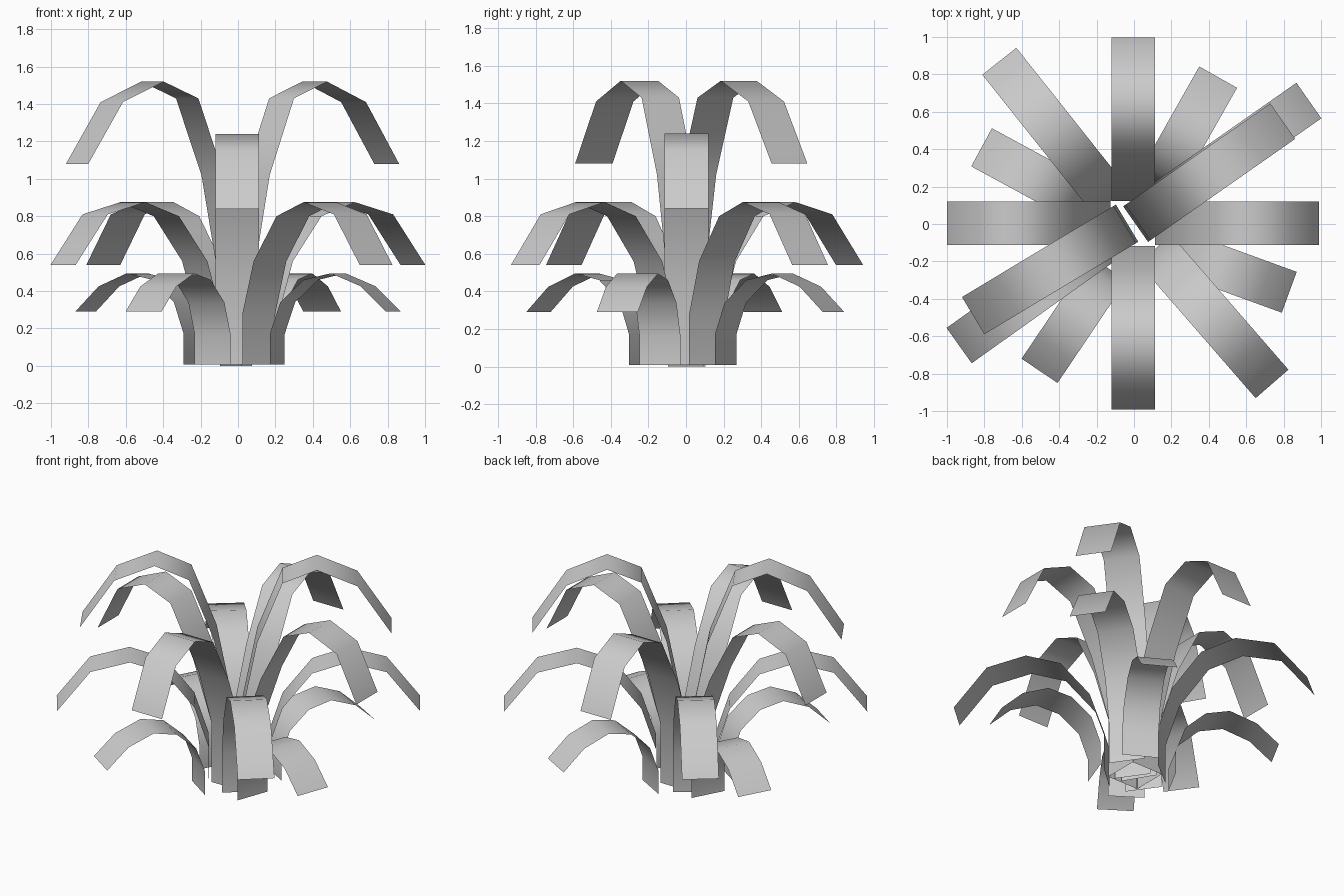
import bpy
from math import cos, sin, radians

old = bpy.data.objects.get("Cube")
if old:
    bpy.data.objects.remove(old, do_unlink=True)

# Single leaf colour
GREY = (0.6, 0.6, 0.6, 1.0)
mat = bpy.data.materials.new("light_grey")
mat.use_nodes = True
mat.diffuse_color = GREY
mat.node_tree.nodes["Principled BSDF"].inputs["Base Color"].default_value = GREY

HALF_WIDTH = 0.116

# Each tier: leaf length, outward reach from root to tip as fractions, heights
TIERS = {
    "top": (0.96, (0, 0.015, 0.12, 0.285, 0.51, 0.775, 1),
            (0, 0.5, 1.02, 1.43, 1.52, 1.41, 1.08)),
    "upper": (0.875, (0, 0, 0.16, 0.36, 0.585, 0.825, 1),
              (0.008, 0.42, 0.82, 1.16, 1.24, 1.15, 0.84)),
    "middle": (0.955, (0, 0, 0.095, 0.29, 0.52, 0.78, 1),
               (0.008, 0.28, 0.56, 0.80, 0.875, 0.81, 0.54)),
    "lower": (0.66, (0, 0, 0.09, 0.29, 0.525, 0.785, 1),
              (0.008, 0.17, 0.34, 0.46, 0.495, 0.425, 0.29)),
}

# Leaves of each tier: tip centre x, y and heading in degrees
LEAVES = {
    "top": [(0.795, 0.55, 35), (-0.86, -0.49, 211)],
    "upper": [(0.988, 0.003, 0), (-0.005, 0.998, 90),
              (-1.0, 0.003, 180), (-0.005, -0.992, 270)],
    "middle": [(0.935, 0.66, 35), (-0.72, 0.87, 128.5),
               (-0.935, -0.65, 215.5), (0.738, -0.855, 311)],
    "lower": [(0.45, 0.785, 60.5), (-0.815, 0.41, 151.5),
              (-0.505, -0.785, 236), (0.83, -0.365, 340)],
}


def add_leaf(name, tip, heading, length, reaches, heights):
    """Flat ribbon following the arch, traced back from its tip."""
    a = radians(heading)
    out, side = (cos(a), sin(a)), (-sin(a), cos(a))
    verts = []
    for reach, z in zip(reaches, heights):
        back = (reach - 1) * length
        for s in (-HALF_WIDTH, HALF_WIDTH):
            verts.append((tip[0] + back * out[0] + s * side[0],
                          tip[1] + back * out[1] + s * side[1], z))
    faces = [(2 * i, 2 * i + 2, 2 * i + 3, 2 * i + 1)
             for i in range(len(heights) - 1)]
    mesh = bpy.data.meshes.new(name)
    mesh.from_pydata(verts, [], faces)
    mesh.materials.append(mat)
    for p in mesh.polygons:
        p.use_smooth = True
    bpy.context.scene.collection.objects.link(bpy.data.objects.new(name, mesh))


for tier, leaves in LEAVES.items():
    for i, (x, y, heading) in enumerate(leaves, 1):
        add_leaf(f"{tier}_leaf_{i}", (x, y), heading, *TIERS[tier])
